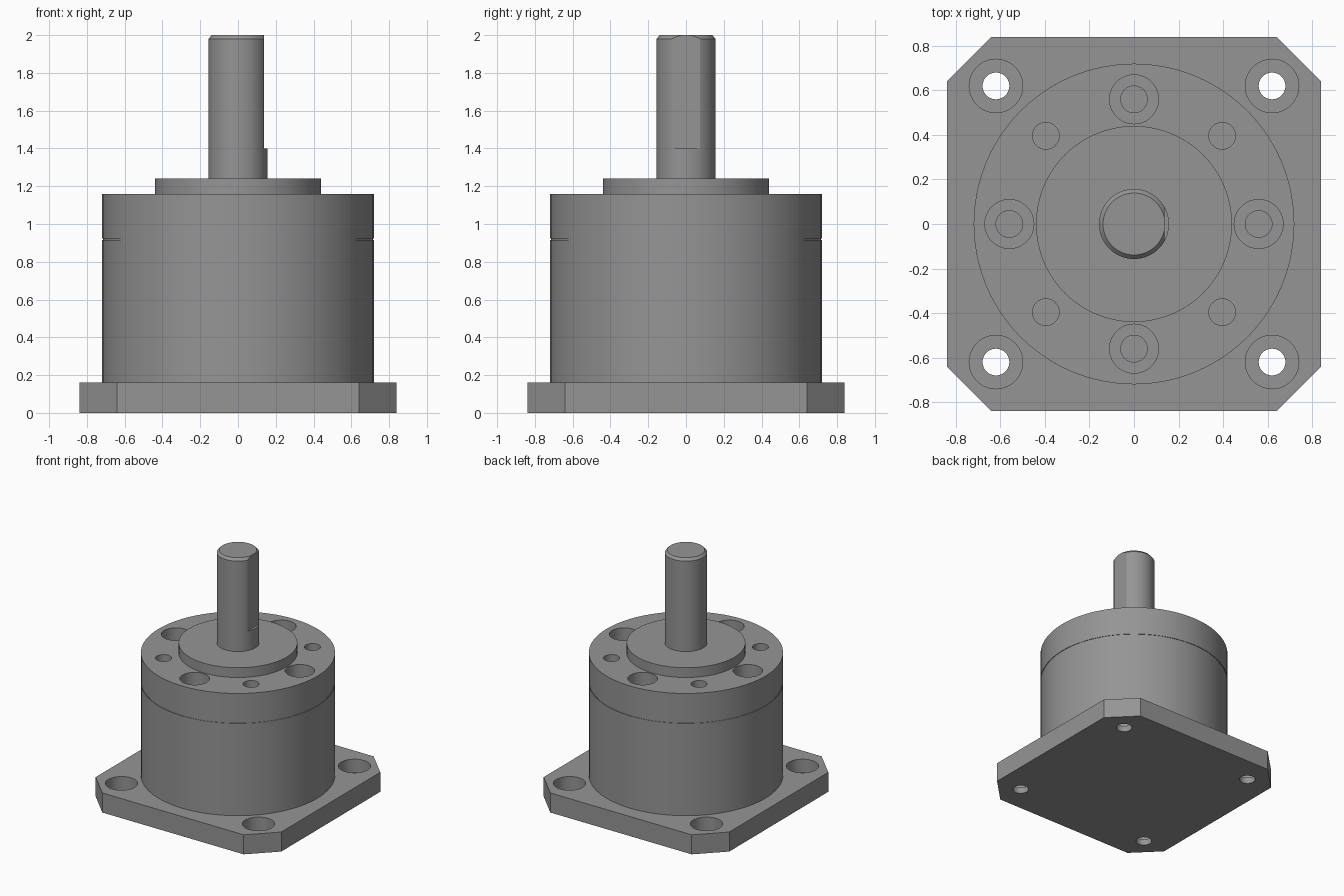
import bpy, bmesh, math
from mathutils import Vector

if "Cube" in bpy.data.objects:
    bpy.data.objects.remove(bpy.data.objects["Cube"])

SEG = 96

grey = bpy.data.materials.new("machined grey")
grey.diffuse_color = (0.3, 0.3, 0.3, 1)
grey.use_nodes = True
grey.node_tree.nodes["Principled BSDF"].inputs["Base Color"].default_value = grey.diffuse_color


def add_object(name, bm):
    bmesh.ops.recalc_face_normals(bm, faces=bm.faces)
    mesh = bpy.data.meshes.new(name)
    bm.to_mesh(mesh)
    bm.free()
    mesh.materials.append(grey)
    obj = bpy.data.objects.new(name, mesh)
    bpy.context.collection.objects.link(obj)
    return obj


def lathe(name, profile, x=0, y=0, seg=SEG):
    """Closed turned solid from (radius, z) points, capped at both ends."""
    bm = bmesh.new()
    rings = []
    for r, z in profile:
        rings.append([bm.verts.new((x + r * math.cos(2 * math.pi * i / seg),
                                    y + r * math.sin(2 * math.pi * i / seg), z))
                      for i in range(seg)])
    for a, b in zip(rings, rings[1:]):
        for i in range(seg):
            j = (i + 1) % seg
            bm.faces.new((a[i], a[j], b[j], b[i]))
    bm.faces.new(rings[0][::-1])
    bm.faces.new(rings[-1])
    return add_object(name, bm)


def cut(obj, cutters):
    """Subtract the cutters, then remove them."""
    for c in cutters:
        mod = obj.modifiers.new("cut", 'BOOLEAN')
        mod.operation = 'DIFFERENCE'
        mod.solver = 'EXACT'
        mod.object = c
    bpy.context.view_layer.objects.active = obj
    for mod in list(obj.modifiers):
        bpy.ops.object.modifier_apply(modifier=mod.name)
    for c in cutters:
        bpy.data.objects.remove(c)


def stepped_hole(x, y, top, r_wide, z_step, r_narrow, z_end):
    return lathe("hole_cutter", [(r_narrow, z_end), (r_narrow, z_step),
                                 (r_wide, z_step), (r_wide, top + 0.05)], x, y, 48)


# Square mounting flange with clipped corners and counterbored through holes
h, c = 0.84, 0.64
outline = [(c, -h), (h, -c), (h, c), (c, h), (-c, h), (-h, c), (-h, -c), (-c, -h)]
bm = bmesh.new()
base = bm.faces.new([bm.verts.new((x, y, 0)) for x, y in outline])
ext = bmesh.ops.extrude_face_region(bm, geom=[base])
bmesh.ops.translate(bm, vec=Vector((0, 0, 0.16)),
                    verts=[v for v in ext["geom"] if isinstance(v, bmesh.types.BMVert)])
flange = add_object("mounting_flange", bm)
cut(flange, [stepped_hole(sx * 0.62, sy * 0.62, 0.16, 0.12, 0.05, 0.06, -0.05)
             for sx in (-1, 1) for sy in (-1, 1)])

# Round housing with a fine seam groove below the cap
housing = lathe("housing", [(0.72, 0.16), (0.72, 0.915), (0.716, 0.915),
                            (0.716, 0.923), (0.72, 0.923), (0.72, 1.16)])
holes = []
for k in range(4):
    a = k * math.pi / 2
    # Counterbored screw hole, then a plain hole between neighbours
    holes.append(stepped_hole(0.56 * math.cos(a), 0.56 * math.sin(a),
                              1.16, 0.11, 1.04, 0.06, 0.94))
    b = a + math.pi / 4
    holes.append(lathe("hole_cutter", [(0.06, 0.96), (0.06, 1.21)],
                       0.56 * math.cos(b), 0.56 * math.sin(b), 48))
cut(housing, holes)

# Raised pilot boss
boss = lathe("pilot_boss", [(0.44, 1.16), (0.44, 1.24)])

# Output shaft with chamfered tip and a flat on its +x side
shaft = lathe("output_shaft", [(0.157, 1.24), (0.157, 1.98), (0.139, 2.0)])
bm = bmesh.new()
bmesh.ops.create_cube(bm, size=1)
for v in bm.verts:
    v.co = (0.138 if v.co.x < 0 else 0.3, v.co.y * 0.6, 1.4 if v.co.z < 0 else 2.1)
cut(shaft, [add_object("flat_cutter", bm)])

# Smooth round walls, crisp edges
for obj in (flange, housing, boss, shaft):
    bpy.ops.object.select_all(action='DESELECT')
    obj.select_set(True)
    bpy.context.view_layer.objects.active = obj
    bpy.ops.object.shade_smooth_by_angle(angle=math.radians(25))
